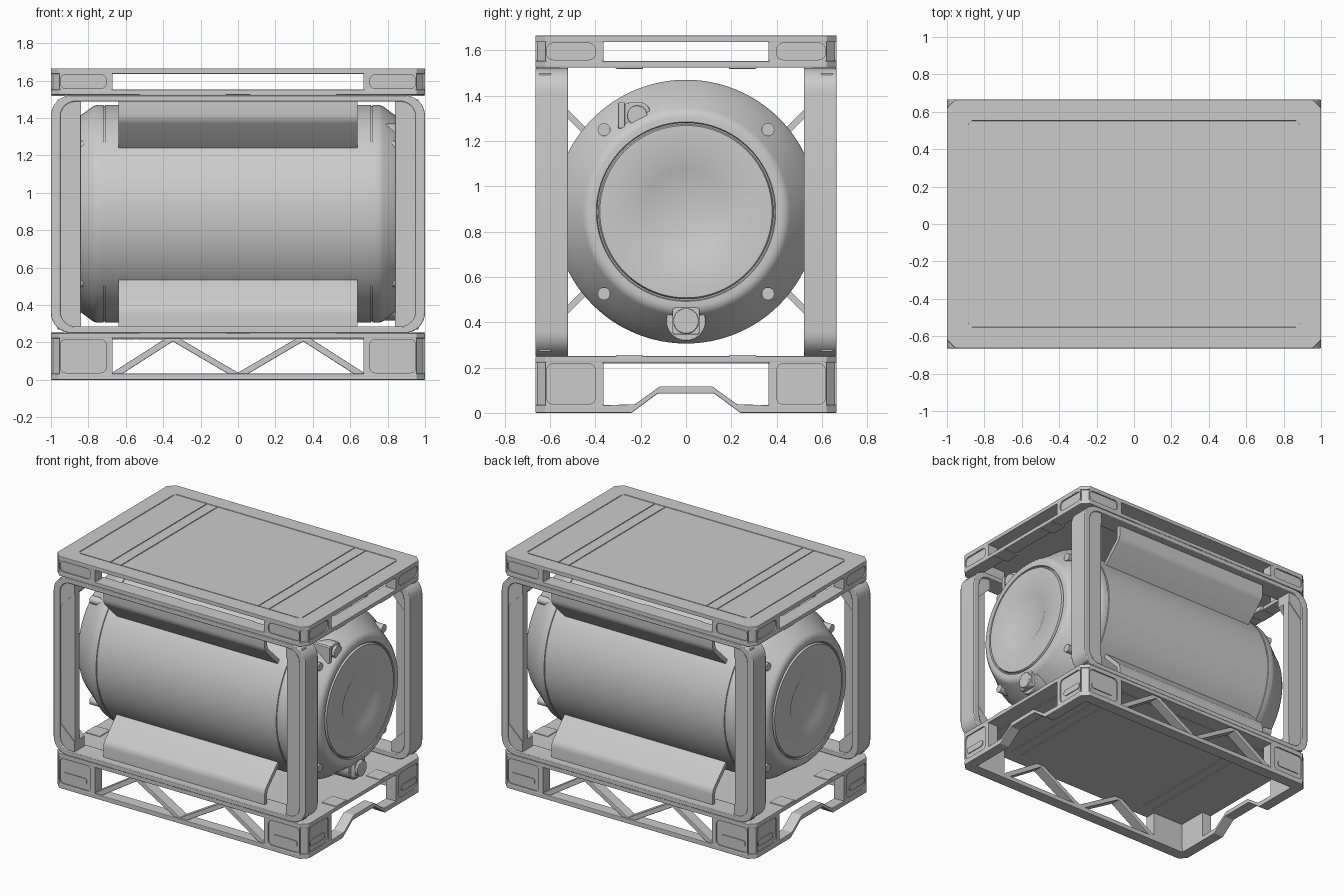
import bpy, bmesh, math
from math import sin, cos, pi

if "Cube" in bpy.data.objects:
    bpy.data.objects.remove(bpy.data.objects["Cube"])


def put(axis, p, h):
    a, b = p
    return {'x': (h, a, b), 'y': (a, h, b), 'z': (a, b, h)}[axis]


def make(name, bm, smooth=0, bevel=0):
    bmesh.ops.recalc_face_normals(bm, faces=bm.faces)
    me = bpy.data.meshes.new(name)
    bm.to_mesh(me)
    bm.free()
    ob = bpy.data.objects.new(name, me)
    bpy.context.collection.objects.link(ob)
    if smooth:
        bpy.ops.object.select_all(action='DESELECT')
        ob.select_set(True)
        bpy.context.view_layer.objects.active = ob
        bpy.ops.object.shade_smooth_by_angle(angle=math.radians(smooth))
    if bevel:
        m = ob.modifiers.new("bevel", 'BEVEL')
        m.width, m.segments, m.limit_method = bevel, 2, 'ANGLE'
    return ob


def prism(name, axis, pts, lo, hi, smooth=0, bevel=0):
    bm = bmesh.new()
    a = [bm.verts.new(put(axis, p, lo)) for p in pts]
    b = [bm.verts.new(put(axis, p, hi)) for p in pts]
    bm.faces.new(a)
    bm.faces.new(b)
    for i in range(len(pts)):
        j = (i + 1) % len(pts)
        bm.faces.new((a[i], a[j], b[j], b[i]))
    return make(name, bm, smooth, bevel)


def ring(name, axis, outer, inner, lo, hi, smooth=0, bevel=0):
    bm = bmesh.new()
    loops = [[bm.verts.new(put(axis, p, h)) for p in pts]
             for pts, h in ((outer, lo), (outer, hi), (inner, hi), (inner, lo))]
    for k in range(4):
        a, b = loops[k], loops[(k + 1) % 4]
        for i in range(len(a)):
            j = (i + 1) % len(a)
            bm.faces.new((a[i], a[j], b[j], b[i]))
    return make(name, bm, smooth, bevel)


def box(name, x0, x1, y0, y1, z0, z1, bevel=0):
    return prism(name, 'z', [(x0, y0), (x1, y0), (x1, y1), (x0, y1)], z0, z1, 0, bevel)


def rrect(x0, x1, z0, z1, r, n=8):
    pts = []
    for k, (cx, cz) in enumerate(((x1 - r, z1 - r), (x0 + r, z1 - r), (x0 + r, z0 + r), (x1 - r, z0 + r))):
        for i in range(n + 1):
            a = pi / 2 * (k + i / n)
            pts.append((cx + r * cos(a), cz + r * sin(a)))
    return pts


def octa(x, y, c):
    return rrect(-x, x, -y, y, c, 1)


def circle(cx, cy, r, n=32):
    return [(cx + r * cos(2 * pi * i / n), cy + r * sin(2 * pi * i / n)) for i in range(n)]


def flip(pts, a, b=1):
    return [(p * a, q * b) for p, q in pts]


Y = 0.665
SIGNS = [(a, b) for a in (1, -1) for b in (1, -1)]

# tank, revolved about the x axis
half = [(0.71, .582), (0.712, .576), (0.718, .576), (0.72, .582), (0.755, .582), (0.775, .575),
        (0.84, .527), (0.945, .458), (0.962, .44), (0.966, .42), (0.966, .396), (0.956, .392),
        (0.956, .386), (0.97, .38), (0.972, .2), (0.964, .185), (0.964, .001)]
prof = [(-x, r) for x, r in reversed(half)] + half
bm = bmesh.new()
N = 96
rows = [[bm.verts.new((x, r * cos(2 * pi * i / N), 0.888 + r * sin(2 * pi * i / N))) for i in range(N)]
        for x, r in prof]
for a, b in zip(rows, rows[1:]):
    for i in range(N):
        bm.faces.new((a[i], a[(i + 1) % N], b[(i + 1) % N], b[i]))
bm.faces.new(rows[0])
bm.faces.new(rows[-1])
make("tank", bm, 35)

# lugs on both tank ends
for sx in (1, -1):
    for sy, sz in SIGNS:
        prism("end_lug", 'x', circle(.362 * sy, .888 + .362 * sz, .028, 20), .78 * sx, .908 * sx, 30)

# outlet valve
prism("valve_flange", 'x', circle(0, .405, .087, 40), .78, .94, 30, .004)
prism("valve_body", 'x', rrect(-.06, .06, .345, .465, .015, 4), .9, .968, 30, .004)
prism("valve_cap", 'x', circle(0, .405, .056), .95, .985, 30, .004)

# vent fitting high on the same end
prism("vent_block", 'x', rrect(-.285, -.16, 1.255, 1.37, .04, 5), .78, .925, 30, .004)
box("vent_bracket", .78, .935, -.30, -.27, 1.255, 1.37, .004)
prism("vent_cap", 'x', circle(-.215, 1.312, .044), .88, .945, 30, .004)

# side frames, braces and saddle plates on front and back
for s in (1, -1):
    ring("side_frame", 'y', rrect(-1, 1, .25, 1.522, .11), rrect(-.95, .95, .285, 1.488, .08),
         .52 * s, Y * s, 30, .005)
    for sx in (1, -1):
        x0, x1 = sorted((.84 * sx, .965 * sx))
        y0, y1 = sorted((.595 * s, .65 * s))
        box("post_web", x0, x1, y0, y1, .27, 1.5, .005)
        for sz in (1, -1):
            tri = [(.955, .42), (.84, .53), (.84, .61), (.93, .61), (.955, .57)]
            prism("corner_gusset", 'y', [(x * sx, .886 + z * sz) for x, z in tri], .54 * s, .655 * s)
    for sz in (1, -1):
        pts = [(.612, .61), (.612, .53), (.608, .505), (.595, .485), (.455, .345), (.435, .365),
               (.572, .502), (.58, .515), (.583, .535), (.583, .61)]
        prism("saddle_plate", 'x', [(y * s, .888 + z * sz) for y, z in pts], -.64, .64, 35)

# base pallet: deck, foot rails and trusses
prism("base_deck", 'z', octa(1, Y, .045), .222, .25, 0, .004)
for x0, x1 in ((-.88, -.633), (-.627, -.548), (-.542, .542), (.548, .627), (.633, .88)):
    box("deck_under_panel", x0, x1, -.55, .55, .217, .23)
    box("roof_panel", x0, x1, -.547, .547, 1.645, 1.663)
for s in (1, -1):
    prism("base_long_rail", 'z', flip([(-1, .62), (-.955, Y), (.955, Y), (1, .62), (1, .58), (-1, .58)], 1, s),
          0, .034, 0, .004)
    hump = [(.62, 0), (.24, 0), (.125, .085), (-.125, .085), (-.24, 0), (-.62, 0),
            (-.62, .034), (-.36, .034), (-.225, .038), (-.115, .117), (.115, .117), (.225, .038), (.36, .034), (.62, .034)]
    prism("base_end_rail", 'x', hump, .92 * s, 1.0 * s, 0, .004)
    for sx in (1, -1):
        for a, b in (((0, .02), (.35, .225)), ((.35, .225), (.67, .02))):
            w = .032
            bar = [(a[0] - w, a[1]), (a[0] + w, a[1]), (b[0] + w, b[1]), (b[0] - w, b[1])]
            prism("truss_bar", 'y', flip(bar, sx), .58 * s, .655 * s, 0, .004)

# top pallet: roof plate with rim, lower ring
prism("roof_plate", 'z', octa(1, Y, .045), 1.636, 1.657, 0, .003)
ring("roof_rim", 'z', octa(1, Y, .045), octa(.885, .552, .02), 1.65, 1.665, 0, .004)
ring("top_lower_ring", 'z', octa(1, Y, .045), octa(.9, .565, .03), 1.524, 1.552, 0, .004)

# corner walls with pads on both pallets
wall = [(.67, .655), (.955, .655), (.99, .62), (.99, .365), (.92, .365), (.92, .585), (.67, .585)]
for sx, sy in SIGNS:
    for nm, z0, z1 in (("base", .03, .225), ("top", 1.55, 1.64)):
        prism(nm + "_corner_wall", 'z', flip(wall, sx, sy), z0, z1)
        ring(nm + "_front_pad", 'y', flip(rrect(.67, .955, z0, z1, .01), sx),
             flip(rrect(.705, .95, z0 + .008, z1 - .008, .03), sx), .64 * sy, .664 * sy, 30)
        ring(nm + "_end_pad", 'x', flip(rrect(.365, .62, z0, z1, .01), sy),
             flip(rrect(.40, .615, z0 + .008, z1 - .008, .03), sy), .97 * sx, .999 * sx, 30)
    prism("front_slot", 'y', flip(rrect(.74, .93, .075, .12, .018), sx), .64 * sy, .661 * sy, 30)
    prism("end_slot", 'x', flip(rrect(.435, .60, .075, .12, .018), sy), .97 * sx, .996 * sx, 30)
    # locating clips between pallets and frames
    for z0, z1 in ((.222, .256), (1.518, 1.553)):
        xa, xb = sorted((.06 * sx, .53 * sx))
        ya, yb = sorted((.56 * sy, .663 * sy))
        box("long_clip", xa, xb, ya, yb, z0, z1, .004)
        xa, xb = sorted((.88 * sx, .998 * sx))
        ya, yb = sorted((.19 * sy, .31 * sy))
        box("end_clip", xa, xb, ya, yb, z0, z1, .004)
